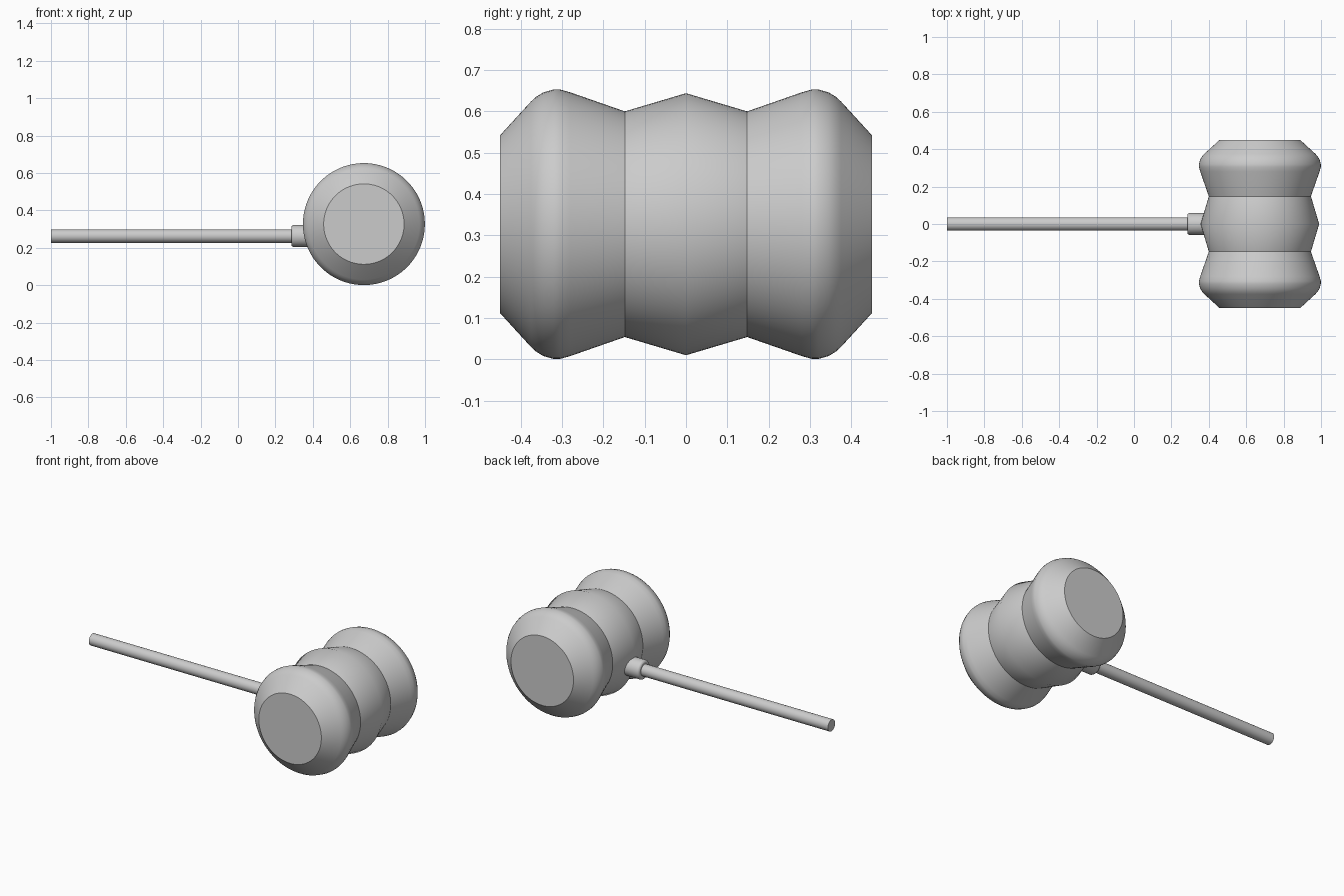
import bpy, bmesh, math
from mathutils import Vector

if "Cube" in bpy.data.objects:
    bpy.data.objects.remove(bpy.data.objects["Cube"])


def lathe(name, profile, centre, axis, sharp, segments=64):
    """Closed solid of revolution; profile is (distance along axis, radius)."""
    along = Vector(axis)
    side = along.cross(Vector((0, 0, 1)))
    up = side.cross(along)
    bm = bmesh.new()
    rings = []
    for d, r in profile:
        ring = []
        for i in range(segments):
            a = 2 * math.pi * i / segments
            ring.append(bm.verts.new(Vector(centre) + along * d
                                     + side * (r * math.cos(a)) + up * (r * math.sin(a))))
        rings.append(ring)
    for a, b in zip(rings, rings[1:]):
        for i in range(segments):
            j = (i + 1) % segments
            bm.faces.new((a[i], a[j], b[j], b[i]))
    caps = [bm.faces.new(rings[0]), bm.faces.new(rings[-1])]
    bmesh.ops.recalc_face_normals(bm, faces=bm.faces)
    for f in bm.faces:
        f.smooth = f not in caps
    # crisp edges only on the chosen rings
    for k in sharp:
        ring = rings[k]
        for i in range(segments):
            bm.edges.get((ring[i], ring[(i + 1) % segments])).smooth = False
    mesh = bpy.data.meshes.new(name)
    bm.to_mesh(mesh)
    bm.free()
    obj = bpy.data.objects.new(name, mesh)
    bpy.context.collection.objects.link(obj)
    return obj


# mallet head: half profile mirrored about its middle
half = [(0.45, 0.215), (0.375, 0.297), (0.363, 0.308), (0.345, 0.319),
        (0.32, 0.326), (0.305, 0.326), (0.28, 0.319), (0.148, 0.273)]
head_profile = [(-d, r) for d, r in half] + [(0, 0.317)] + half[::-1]
n = len(half)
lathe("mallet_head", head_profile, (0.673, 0, 0.327), (0, 1, 0),
      (0, n - 1, n + 1, 2 * n), 96)

# handle rod, running slightly into the head
lathe("handle", [(-1, 0.036), (0.4, 0.036)], (0, 0, 0.263), (1, 0, 0), (0, 1), 32)

# collar where the handle meets the head
lathe("handle_collar", [(0.285, 0.048), (0.288, 0.054), (0.295, 0.058), (0.4, 0.058)],
      (0, 0, 0.263), (1, 0, 0), (0, 3), 32)
